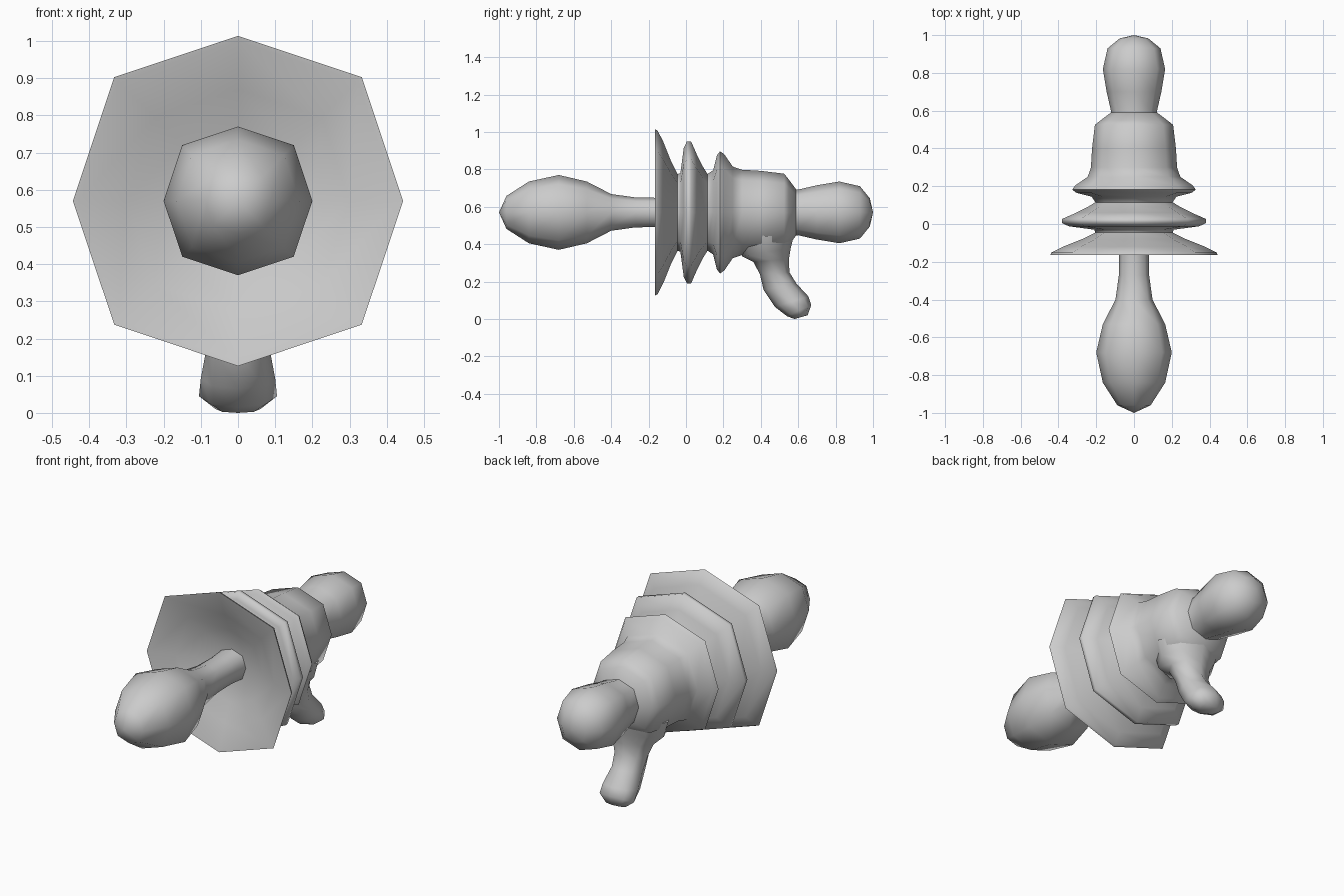
import bpy, bmesh, math

if "Cube" in bpy.data.objects:
    bpy.data.objects.remove(bpy.data.objects["Cube"])

SIDES = 8
AXIS_Z = 0.57


def skin(name, rings):
    """Bridge a list of vertex rings (a one-point ring is a pole) and cap open ends."""
    bm = bmesh.new()
    loops = [[bm.verts.new(p) for p in ring] for ring in rings]
    for a, b in zip(loops, loops[1:]):
        for i in range(SIDES):
            j = (i + 1) % SIDES
            if len(a) == 1:
                bm.faces.new((a[0], b[i], b[j]))
            elif len(b) == 1:
                bm.faces.new((a[i], b[0], a[j]))
            else:
                bm.faces.new((a[i], b[i], b[j], a[j]))
    for end in (loops[0], loops[-1]):
        if len(end) > 1:
            bm.faces.new(end)
    bmesh.ops.recalc_face_normals(bm, faces=bm.faces)
    mesh = bpy.data.meshes.new(name)
    bm.to_mesh(mesh)
    bm.free()
    obj = bpy.data.objects.new(name, mesh)
    bpy.context.collection.objects.link(obj)
    bpy.ops.object.select_all(action='DESELECT')
    obj.select_set(True)
    bpy.context.view_layer.objects.active = obj
    bpy.ops.object.shade_smooth_by_angle(angle=math.radians(75))
    return obj


def lathe(name, profile):
    """Eight-sided turning about the y axis; profile is (y, radius)."""
    rings = []
    for y, r in profile:
        if r == 0:
            rings.append([(0, y, AXIS_Z)])
            continue
        ring = []
        for i in range(SIDES):
            a = 2 * math.pi * i / SIDES
            k = r * (1.06 if i % 2 else 1.0)   # diagonal corners sit slightly wider
            ring.append((k * math.cos(a), y, AXIS_Z + k * math.sin(a)))
        rings.append(ring)
    return skin(name, rings)


# Bulbous front nipple with narrow stem
lathe("front_bulb", [(-1, 0), (-0.96, 0.088), (-0.84, 0.165), (-0.68, 0.20),
                     (-0.53, 0.165), (-0.40, 0.098), (-0.27, 0.08),
                     (-0.15, 0.078), (-0.04, 0.085)])

# Dished front flange, two ribs and the rear barrel
lathe("ribbed_body", [
    (-0.05, 0), (-0.052, 0.10), (-0.075, 0.20), (-0.115, 0.30), (-0.162, 0.43),
    (-0.165, 0.444), (-0.152, 0.438), (-0.12, 0.375), (-0.08, 0.275), (-0.045, 0.205),
    (-0.03, 0.21), (-0.012, 0.345), (0.005, 0.38), (0.027, 0.38), (0.06, 0.305),
    (0.09, 0.245), (0.115, 0.205),
    (0.145, 0.225), (0.165, 0.305), (0.182, 0.327), (0.205, 0.31),
    (0.25, 0.245), (0.30, 0.228), (0.40, 0.222), (0.525, 0.207),
    (0.55, 0.175), (0.59, 0.122), (0.60, 0)])

# Rounded rear knob
lathe("rear_knob", [(0.56, 0.125), (0.60, 0.122), (0.70, 0.145), (0.82, 0.165),
                    (0.93, 0.14), (0.983, 0.075), (1, 0)])

# Lower foot: each ring is front edge (y, z), back edge (y, z), half width
foot = [((0.28, 0.45), (0.575, 0.44), 0.19),
        ((0.30, 0.335), (0.56, 0.38), 0.165),
        ((0.36, 0.305), (0.55, 0.32), 0.12),
        ((0.395, 0.24), (0.553, 0.25), 0.095),
        ((0.415, 0.155), (0.59, 0.19), 0.085),
        ((0.475, 0.065), (0.655, 0.12), 0.10),
        ((0.54, 0.015), (0.67, 0.075), 0.105),
        ((0.58, 0.0), (0.65, 0.02), 0.06)]
rings = []
for (y0, z0), (y1, z1), w in foot:
    ring = []
    for i in range(SIDES):
        a = 2 * math.pi * i / SIDES
        t = 0.5 + 0.5 * math.sin(a)
        ring.append((w * math.cos(a), y0 + (y1 - y0) * t, z0 + (z1 - z0) * t))
    rings.append(ring)
skin("lower_foot", rings)
